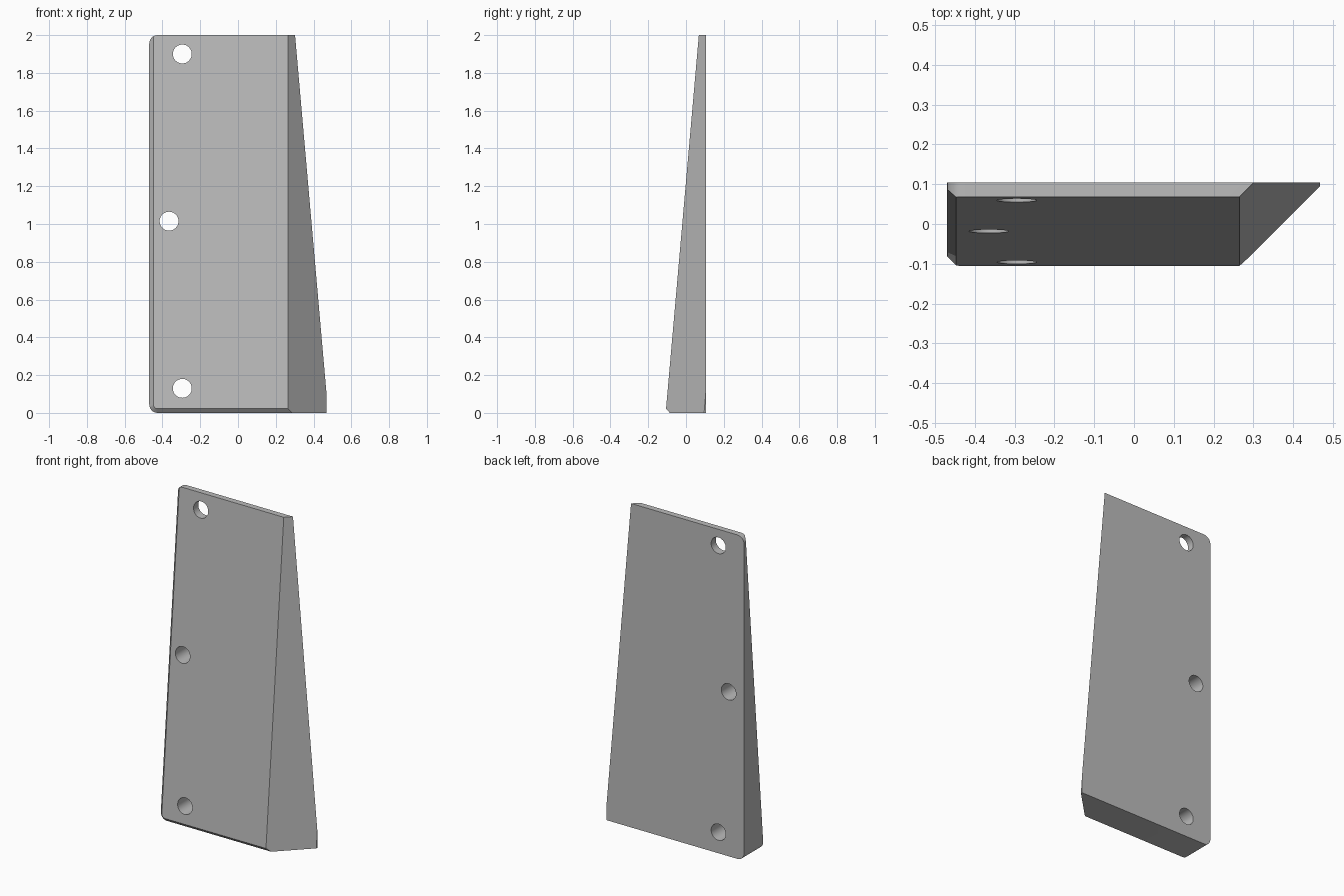
import bpy, bmesh
from math import cos, sin, pi
from mathutils import Vector, Matrix

cube = bpy.data.objects.get("Cube")
if cube:
    bpy.data.objects.remove(cube, do_unlink=True)

# Main sizes
LEFT, RIGHT, BACK, TOP = -0.47, 0.468, 0.105, 2.0
RADIUS, CHAMFER = 0.045, 0.022
SLOPE = 0.0878                       # taper of the front face
FRONT_N = Vector((0, -1, SLOPE))
STEPS = 8


def front_y(z):
    return 0.068 - SLOPE * (TOP - z)


def add_object(name, bm):
    mesh = bpy.data.meshes.new(name)
    bm.to_mesh(mesh)
    bm.free()
    obj = bpy.data.objects.new(name, mesh)
    bpy.context.collection.objects.link(obj)
    return obj


def slice_off(bm, point, normal):
    """Remove everything on the normal side of the plane and cap the cut."""
    geom = bm.verts[:] + bm.edges[:] + bm.faces[:]
    cut = bmesh.ops.bisect_plane(bm, geom=geom, dist=1e-6, plane_co=point,
                                 plane_no=normal.normalized(), clear_outer=True)
    edges = [e for e in cut["geom_cut"] if isinstance(e, bmesh.types.BMEdge)]
    if len(edges) > 2:
        bmesh.ops.contextual_create(bm, geom=edges)


# Plate outline with two rounded corners, extruded through the depth
outline = [(RIGHT, 0), (RIGHT, TOP)]
for start, cz in ((pi / 2, TOP - RADIUS), (pi, RADIUS)):
    for i in range(STEPS + 1):
        a = start + i * pi / 2 / STEPS
        outline.append((LEFT + RADIUS + RADIUS * cos(a), cz + RADIUS * sin(a)))
bm = bmesh.new()
face = bm.faces.new([bm.verts.new((x, BACK, z)) for x, z in outline])
ext = bmesh.ops.extrude_face_region(bm, geom=[face])
bmesh.ops.translate(bm, vec=(0, -0.5, 0),
                    verts=[v for v in ext["geom"] if isinstance(v, bmesh.types.BMVert)])
bmesh.ops.recalc_face_normals(bm, faces=bm.faces)

# Tapered front and slanted side
slice_off(bm, Vector((0, front_y(TOP), TOP)), FRONT_N)
slice_off(bm, Vector((0.265, front_y(TOP), TOP)), Vector((1, -1, SLOPE)))

# Chamfer along the left edge, around the lower corner and along the bottom
for i in range(STEPS + 1):
    a = pi + i * pi / 2 / STEPS
    d = Vector((cos(a), 0, sin(a)))
    p = Vector((LEFT + RADIUS, 0, RADIUS)) + d * (RADIUS - CHAMFER)
    p.y = front_y(p.z)
    slice_off(bm, p, d + FRONT_N)
bmesh.ops.recalc_face_normals(bm, faces=bm.faces)
plate = add_object("wedge_plate", bm)

# Three through holes
bm = bmesh.new()
for x, z in ((-0.295, 1.9), (-0.365, 1.015), (-0.295, 0.13)):
    bmesh.ops.create_cone(bm, cap_ends=True, segments=40, radius1=0.05,
                          radius2=0.05, depth=1,
                          matrix=Matrix.Translation((x, 0, z)) @ Matrix.Rotation(pi / 2, 4, "X"))
cutter = add_object("hole_cutter", bm)
cutter.hide_render = True
mod = plate.modifiers.new("holes", "BOOLEAN")
mod.operation, mod.solver, mod.object = "DIFFERENCE", "EXACT", cutter
bpy.context.view_layer.objects.active = plate
plate.select_set(True)
bpy.ops.object.modifier_apply(modifier=mod.name)
bpy.data.objects.remove(cutter, do_unlink=True)

# Single grey finish
grey = bpy.data.materials.new("plain grey")
grey.use_nodes = True
colour = (0.5, 0.5, 0.5, 1)
grey.diffuse_color = colour
grey.node_tree.nodes["Principled BSDF"].inputs["Base Color"].default_value = colour
plate.data.materials.clear()
plate.data.materials.append(grey)
bpy.ops.object.shade_smooth_by_angle(angle=pi / 9)
